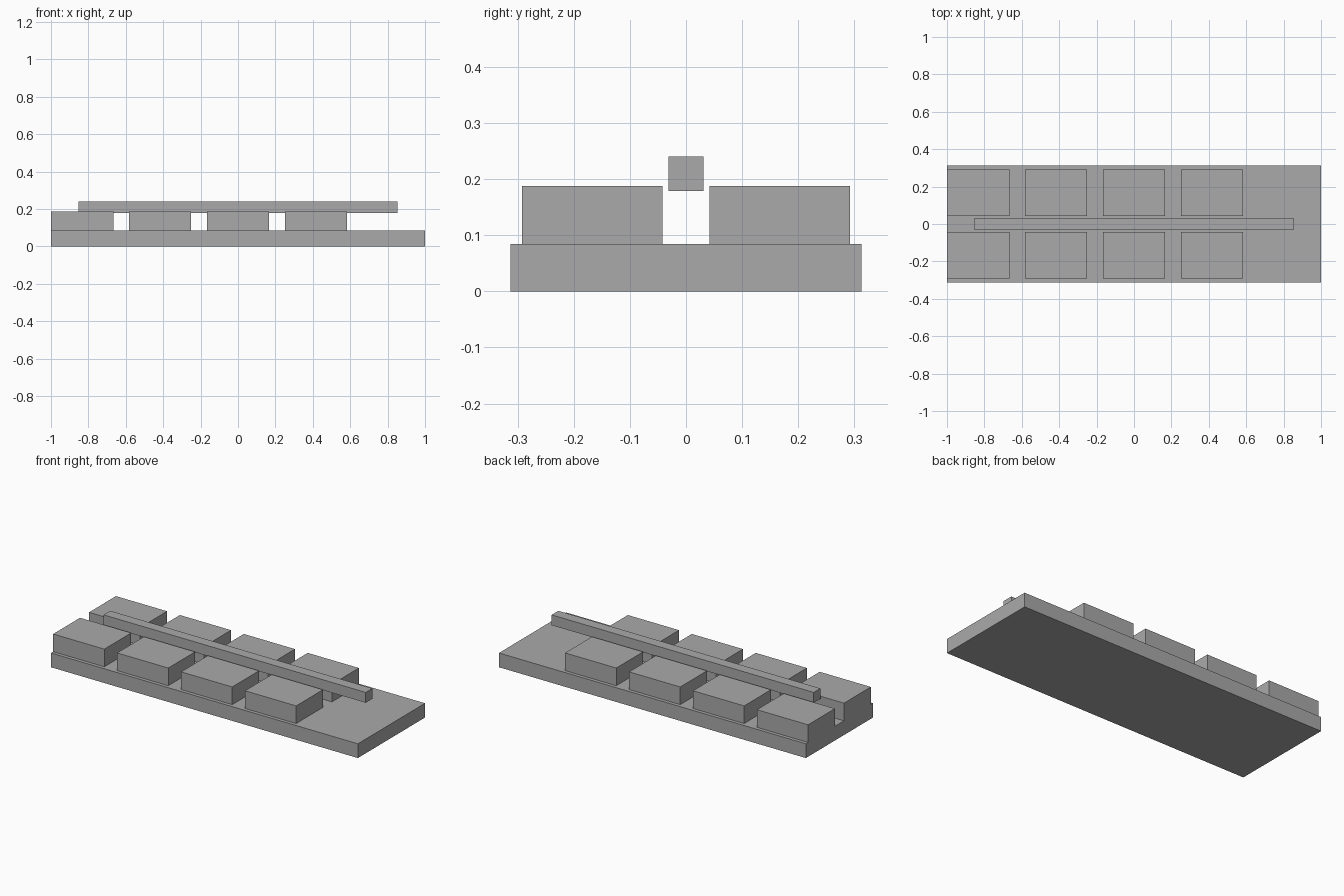
import bpy

default_cube = bpy.data.objects.get("Cube")
if default_cube:
    bpy.data.objects.remove(default_cube, do_unlink=True)

# One plain grey for every part
grey = bpy.data.materials.new("plain grey")
grey.use_nodes = True
colour = (0.4, 0.4, 0.4, 1)
grey.diffuse_color = colour
for node in grey.node_tree.nodes:
    if node.type == 'BSDF_PRINCIPLED':
        node.inputs["Base Color"].default_value = colour


def box(name, low, high):
    """Add a flat-faced box spanning two opposite corners."""
    centre = [(a + b) / 2 for a, b in zip(low, high)]
    size = [b - a for a, b in zip(low, high)]
    bpy.ops.mesh.primitive_cube_add(size=1, location=centre)
    obj = bpy.context.object
    obj.name = name
    obj.scale = size
    bpy.ops.object.transform_apply(location=False, rotation=False, scale=True)
    obj.data.materials.append(grey)
    return obj


BASE_TOP = 0.084
BLOCK_TOP = 0.188
BLOCK_LENGTH = 1 / 3
BLOCK_PITCH = 5 / 12

# Base slab
box("base_slab", (-1, -0.3125, 0), (1, 0.3125, BASE_TOP))

# Two rows of four blocks, starting flush with the right end
for row, y in (("front", -0.167), ("back", 0.167)):
    for i in range(4):
        x = -1 + i * BLOCK_PITCH
        box(f"{row}_block_{i + 1}",
            (x, y - 0.125, BASE_TOP),
            (x + BLOCK_LENGTH, y + 0.125, BLOCK_TOP))

# Long bar held above the aisle between the rows
box("centre_bar", (-0.854, -0.031, 0.179), (0.854, 0.031, 0.24))
